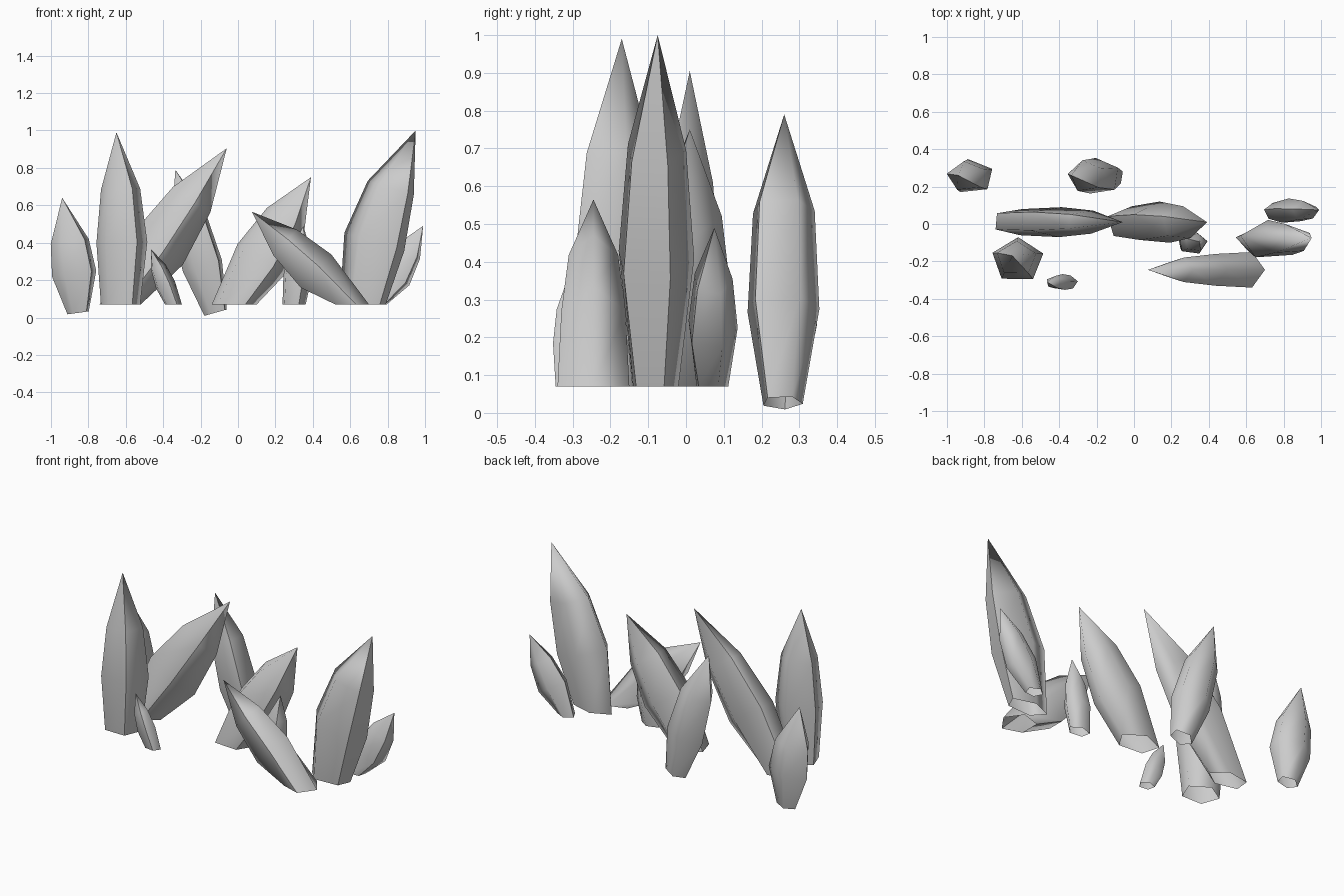
import bpy, bmesh
from math import radians, cos, sin
from mathutils import Vector

if "Cube" in bpy.data.objects:
    bpy.data.objects.remove(bpy.data.objects["Cube"])

# mid-grey stone
stone = bpy.data.materials.new("grey_stone")
stone.diffuse_color = (.53, .53, .53, 1)
stone.use_nodes = True
stone.node_tree.nodes["Principled BSDF"].inputs["Base Color"].default_value = stone.diffuse_color


def section(spin):
    """Five-sided outline, fitted to a -1..1 box."""
    pts = [(cos(radians(spin + 72 * i)), sin(radians(spin + 72 * i))) for i in range(5)]

    def fit(v):
        lo, hi = min(v), max(v)
        return [2 * (a - lo) / (hi - lo) - 1 for a in v]
    return list(zip(fit([p[0] for p in pts]), fit([p[1] for p in pts])))


def crystal(name, base, tip, base_half, mid_half, spin=8, level_base=True, bend=0,
            t1=.36, t2=.67, shrink=.77, ridges=(2, 4)):
    """Tapered open-bottomed shard: base ring, widest ring, shoulder ring, pointed tip."""
    base, tip = Vector(base), Vector(tip)
    axis = tip - base
    slope = -axis.x / axis.z            # rings lie square to the leaning axis
    shoulder = (mid_half[0] * shrink, mid_half[1] * shrink)
    rings = [(0, base_half, 0 if level_base else slope),
             (t1, mid_half, slope),
             (t2, shoulder, slope)]
    bm = bmesh.new()
    loops = []
    for t, (hx, hy), k in rings:
        c = base + axis * t + Vector((bend if t else 0, 0, 0))
        loops.append([bm.verts.new((c.x + u * hx, c.y + v * hy, c.z + u * hx * k))
                      for u, v in section(spin)])
    apex = bm.verts.new(tip)
    for i in range(5):
        j = (i + 1) % 5
        for lo, hi in zip(loops, loops[1:]):
            bm.faces.new((lo[i], lo[j], hi[j], hi[i]))
        bm.faces.new((loops[-1][i], loops[-1][j], apex))

    # smooth sides with crisp lengthwise ridges
    for f in bm.faces:
        f.smooth = True
    for i in ridges:
        ridge = [lp[i] for lp in loops] + [apex]
        for a, b in zip(ridge, ridge[1:]):
            bm.edges.get((a, b)).smooth = False
    mesh = bpy.data.meshes.new(name)
    bm.to_mesh(mesh)
    bm.free()
    mesh.materials.append(stone)
    bpy.context.collection.objects.link(bpy.data.objects.new(name, mesh))


# back row: free-hanging shards with square-cut bases
crystal("crystal_back_left", (-.855, .258, .025), (-.94, .26, .64), (.057, .045), (.118, .088),
        spin=26, level_base=False, bend=.008, t1=.34, t2=.62, shrink=.86)
crystal("crystal_back_middle", (-.12, .257, .026), (-.335, .26, .79), (.06, .052), (.105, .095),
        spin=28, level_base=False, t1=.33, shrink=.86)

# tall shards, cut level at the bottom
crystal("crystal_tall_left", (-.628, -.19, .07), (-.65, -.17, .99), (.105, .085), (.136, .112),
        spin=17, bend=.015)
crystal("crystal_tall_right", (.667, -.08, .07), (.95, -.075, 1), (.123, .06), (.16, .1),
        spin=24, bend=-.04, ridges=(0, 4))

# leaning shards
crystal("crystal_lean_left", (-.63, .01, .07), (-.06, .01, .905), (.11, .07), (.13, .08), spin=-3)
crystal("crystal_lean_middle", (-.02, .01, .07), (.39, .01, .75), (.12, .085), (.13, .11), spin=12)
crystal("crystal_lean_front", (.61, -.245, .07), (.075, -.245, .565), (.09, .095), (.082, .085),
        spin=0)

# small shards
crystal("crystal_small_middle", (.30, -.1, .07), (.35, -.095, .49), (.062, .042), (.075, .06))
crystal("crystal_small_left", (-.345, -.31, .07), (-.465, -.31, .365), (.045, .035), (.05, .042))
crystal("crystal_small_right", (.745, .07, .07), (.99, .075, .49), (.05, .042), (.083, .065),
        spin=24)
